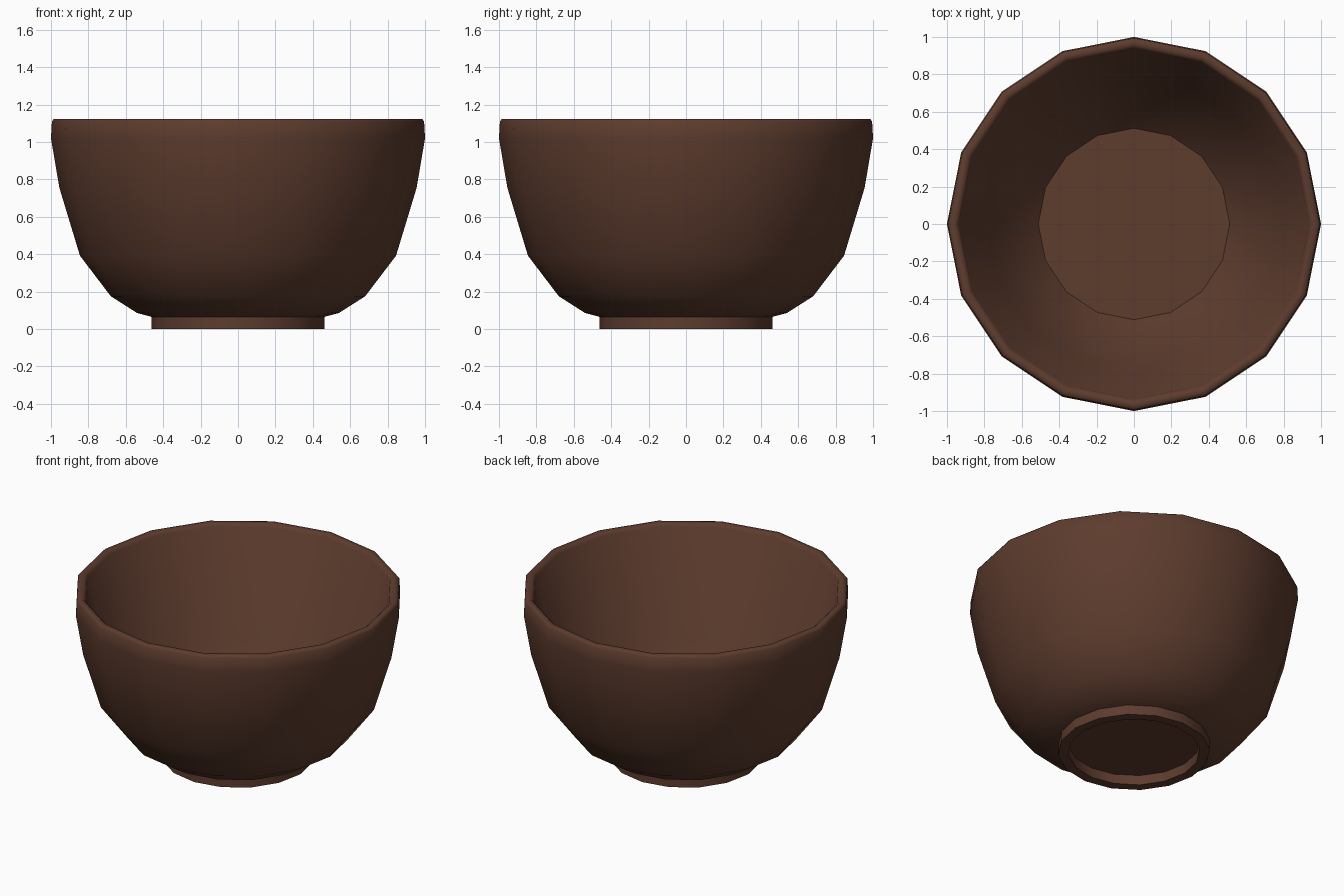
import bpy, bmesh, math

if "Cube" in bpy.data.objects:
    bpy.data.objects.remove(bpy.data.objects["Cube"])

SIDES = 16

clay = bpy.data.materials.new("brown clay")
clay.diffuse_color = (0.110, 0.045, 0.027, 1)
clay.use_nodes = True
clay.node_tree.nodes["Principled BSDF"].inputs["Base Color"].default_value = clay.diffuse_color


def lathe(name, profile, closed):
    """Revolve (radius, z) points around z; open profiles get flat end caps."""
    bm = bmesh.new()
    rings = []
    for r, z in profile:
        rings.append([bm.verts.new((r * math.cos(2 * math.pi * i / SIDES),
                                    r * math.sin(2 * math.pi * i / SIDES), z))
                      for i in range(SIDES)])
    pairs = list(zip(rings, rings[1:]))
    if closed:
        pairs.append((rings[-1], rings[0]))
    for a, b in pairs:
        for i in range(SIDES):
            j = (i + 1) % SIDES
            bm.faces.new((a[i], a[j], b[j], b[i])).smooth = True
    if not closed:
        bm.faces.new(rings[0][::-1])
        bm.faces.new(rings[-1])
    bmesh.ops.recalc_face_normals(bm, faces=bm.faces)
    # crisp corners, and crisp borders around the flat caps
    for e in bm.edges:
        flat = any(not f.smooth for f in e.link_faces)
        e.smooth = not flat and e.calc_face_angle(0) < math.radians(55)
    mesh = bpy.data.meshes.new(name)
    bm.to_mesh(mesh)
    bm.free()
    mesh.materials.append(clay)
    obj = bpy.data.objects.new(name, mesh)
    bpy.context.collection.objects.link(obj)
    return obj


# Bowl: outside wall going up, over the rounded rim, then down inside to the floor
lathe("bowl", [(0.462, 0.065), (0.54, 0.086), (0.68, 0.175), (0.845, 0.392),
               (0.955, 0.755), (1.0, 1.02), (0.995, 1.11), (0.985, 1.123),
               (0.955, 1.123), (0.938, 1.105), (0.785, 0.43), (0.512, 0.135)], False)

# Foot ring under the bowl
lathe("foot_ring", [(0.40, 0.0), (0.462, 0.0), (0.462, 0.066), (0.40, 0.066)], True)
